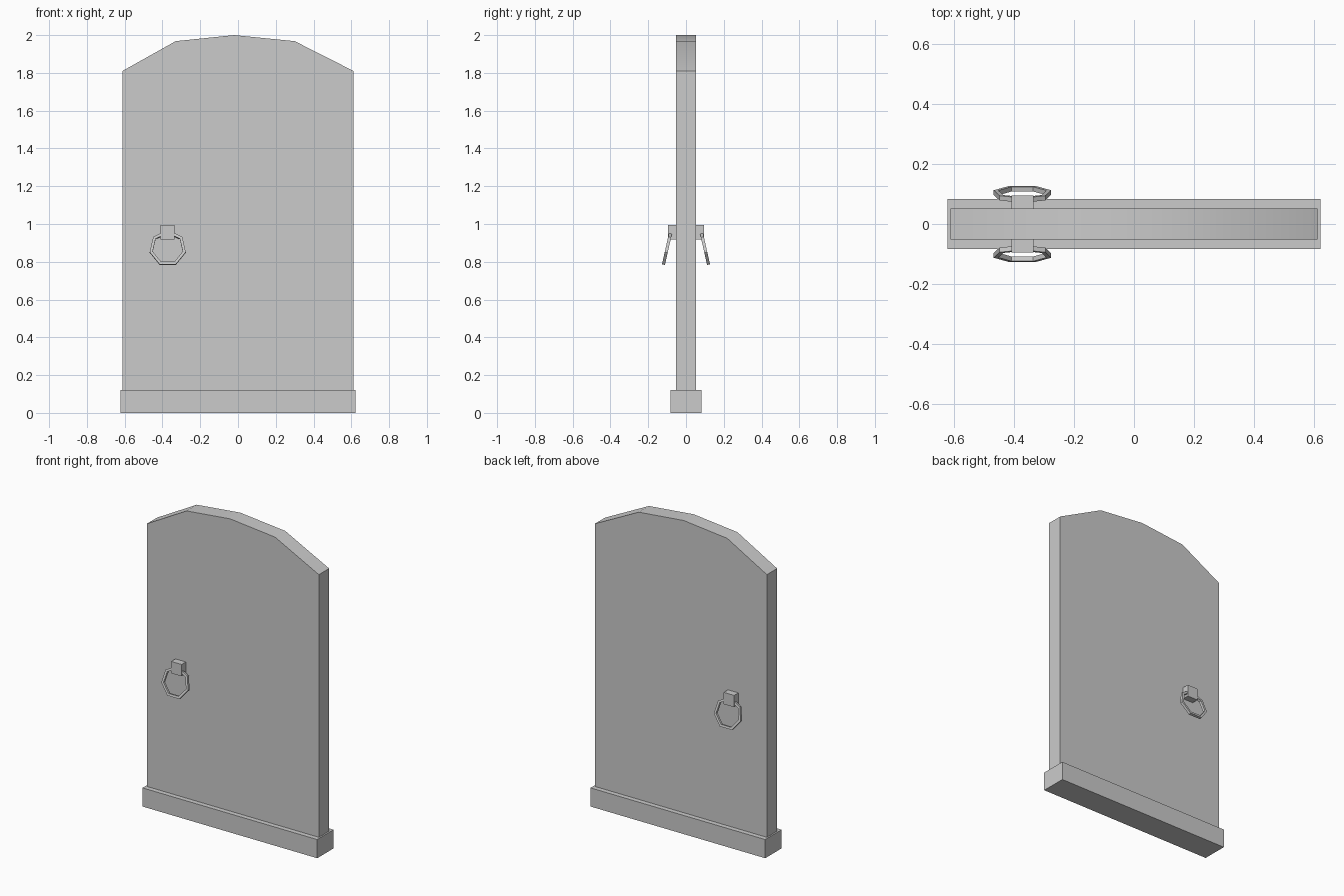
import bpy
import bmesh
from math import cos, sin, radians, tau
from mathutils import Matrix

cube = bpy.data.objects.get("Cube")
if cube:
    bpy.data.objects.remove(cube, do_unlink=True)

# Single plain colour
grey = bpy.data.materials.new("plain_grey")
grey.use_nodes = True
colour = (0.6, 0.6, 0.6, 1)
grey.diffuse_color = colour
grey.node_tree.nodes["Principled BSDF"].inputs["Base Color"].default_value = colour


def finish(bm, name):
    bmesh.ops.recalc_face_normals(bm, faces=bm.faces)
    mesh = bpy.data.meshes.new(name)
    bm.to_mesh(mesh)
    bm.free()
    mesh.materials.append(grey)
    obj = bpy.data.objects.new(name, mesh)
    bpy.context.collection.objects.link(obj)
    return obj


def box(name, centre, size):
    bm = bmesh.new()
    bmesh.ops.create_cube(bm, matrix=Matrix.Translation(centre) @ Matrix.Diagonal((*size, 1)))
    return finish(bm, name)


def ring(name, centre, radius, wall, sides, tilt):
    # Square-section band with one corner at the top, hanging at an angle
    bm = bmesh.new()
    loops = []
    for i in range(sides):
        a = tau * i / sides
        loops.append([bm.verts.new((r * sin(a), y, r * cos(a)))
                      for r, y in ((radius, -wall / 2), (radius, wall / 2),
                                   (radius - wall, wall / 2), (radius - wall, -wall / 2))])
    for i, here in enumerate(loops):
        there = loops[(i + 1) % sides]
        for j in range(4):
            k = (j + 1) % 4
            bm.faces.new((here[j], here[k], there[k], there[j]))
    bm.transform(Matrix.Translation(centre) @ Matrix.Rotation(tilt, 4, "X"))
    return finish(bm, name)


# Door slab: arched outline pushed through its thickness
outline = [(-0.612, 0.1), (0.612, 0.1), (0.612, 1.81), (0.3, 1.968),
           (-0.02, 2.0), (-0.33, 1.968), (-0.612, 1.81)]
half = 0.052
bm = bmesh.new()
front = bm.faces.new([bm.verts.new((x, -half, z)) for x, z in outline])
result = bmesh.ops.extrude_face_region(bm, geom=[front], use_keep_orig=True)
back = [v for v in result["geom"] if isinstance(v, bmesh.types.BMVert)]
bmesh.ops.translate(bm, verts=back, vec=(0, 2 * half, 0))
door = finish(bm, "door_slab")
bpy.ops.object.select_all(action="DESELECT")
door.select_set(True)
bpy.context.view_layer.objects.active = door
bpy.ops.object.shade_smooth_by_angle(angle=radians(30))

# Threshold under the door
box("threshold", (0, 0, 0.06), (1.244, 0.166, 0.12))

# Handle block and hanging ring on each side
handle_x = -0.372
for side, label in ((-1, "front"), (1, "back")):
    box(label + "_handle_block", (handle_x, side * 0.07, 0.957), (0.074, 0.05, 0.076))
    ring(label + "_handle_ring", (handle_x, side * 0.1, 0.871), 0.098, 0.016, 7,
         side * radians(12.7))
